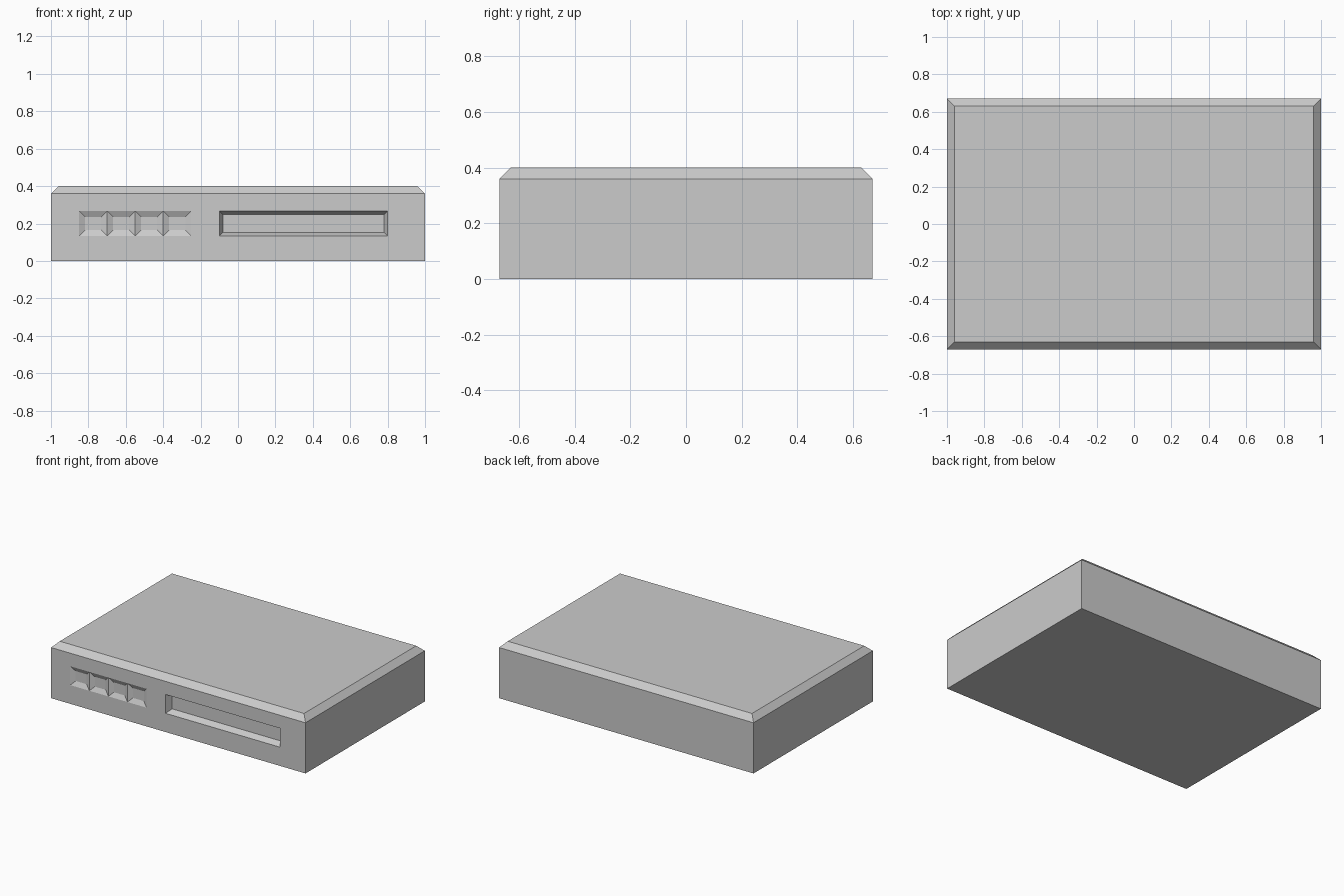
import bpy, bmesh

if "Cube" in bpy.data.objects:
    bpy.data.objects.remove(bpy.data.objects["Cube"])

W, D, H, CH = 1.0, 0.67, 0.40, 0.04
xs = [-W, -0.85, -0.70, -0.55, -0.40, -0.25, -0.10, 0.80, W]
zs = [0, 0.133, 0.267, H - CH]

bm = bmesh.new()

# front panel laid out as a grid of cells
grid = [[bm.verts.new((x, -D, z)) for x in xs] for z in zs]
cells = [[bm.faces.new((grid[r][c], grid[r][c + 1], grid[r + 1][c + 1], grid[r + 1][c]))
          for c in range(len(xs) - 1)] for r in range(len(zs) - 1)]
front = [f for row in cells for f in row]

# side walls and back: pull the panel outline backwards, then close it
rim = [e for e in bm.edges if e.is_boundary]
ext = bmesh.ops.extrude_edge_only(bm, edges=rim)["geom"]
for v in (g for g in ext if isinstance(g, bmesh.types.BMVert)):
    v.co.y = D
bmesh.ops.contextual_create(bm, geom=[g for g in ext if isinstance(g, bmesh.types.BMEdge)])
bmesh.ops.recalc_face_normals(bm, faces=bm.faces[:])
bm.normal_update()

# chamfered lid
lid = [f for f in bm.faces if f.normal.z > 0.9]
bmesh.ops.inset_region(bm, faces=lid, thickness=CH, use_even_offset=True, use_boundary=True)
for v in {v for f in lid for v in f.verts}:
    v.co.z = H


def recess(face, inset, depth):
    """Sink a panel cell with sloping walls."""
    bmesh.ops.inset_individual(bm, faces=[face], thickness=inset, use_even_offset=True)
    for v in face.verts:
        v.co.y = -D + depth


# four shallow vent pockets and the long disk slot
for c in range(1, 5):
    recess(cells[1][c], 0.032, 0.016)
recess(cells[1][6], 0.02, 0.045)

# merge the leftover flat strips on the lid, base and chamfers
bm.normal_update()
strips = [e for e in bm.edges if len(e.link_faces) == 2
          and e.calc_face_angle() < 0.001
          and all(f.normal.y > -0.9 for f in e.link_faces)]
bmesh.ops.dissolve_edges(bm, edges=strips, use_verts=False)

mesh = bpy.data.meshes.new("console_case")
bm.to_mesh(mesh)
bm.free()
bpy.context.collection.objects.link(bpy.data.objects.new("console_case", mesh))
